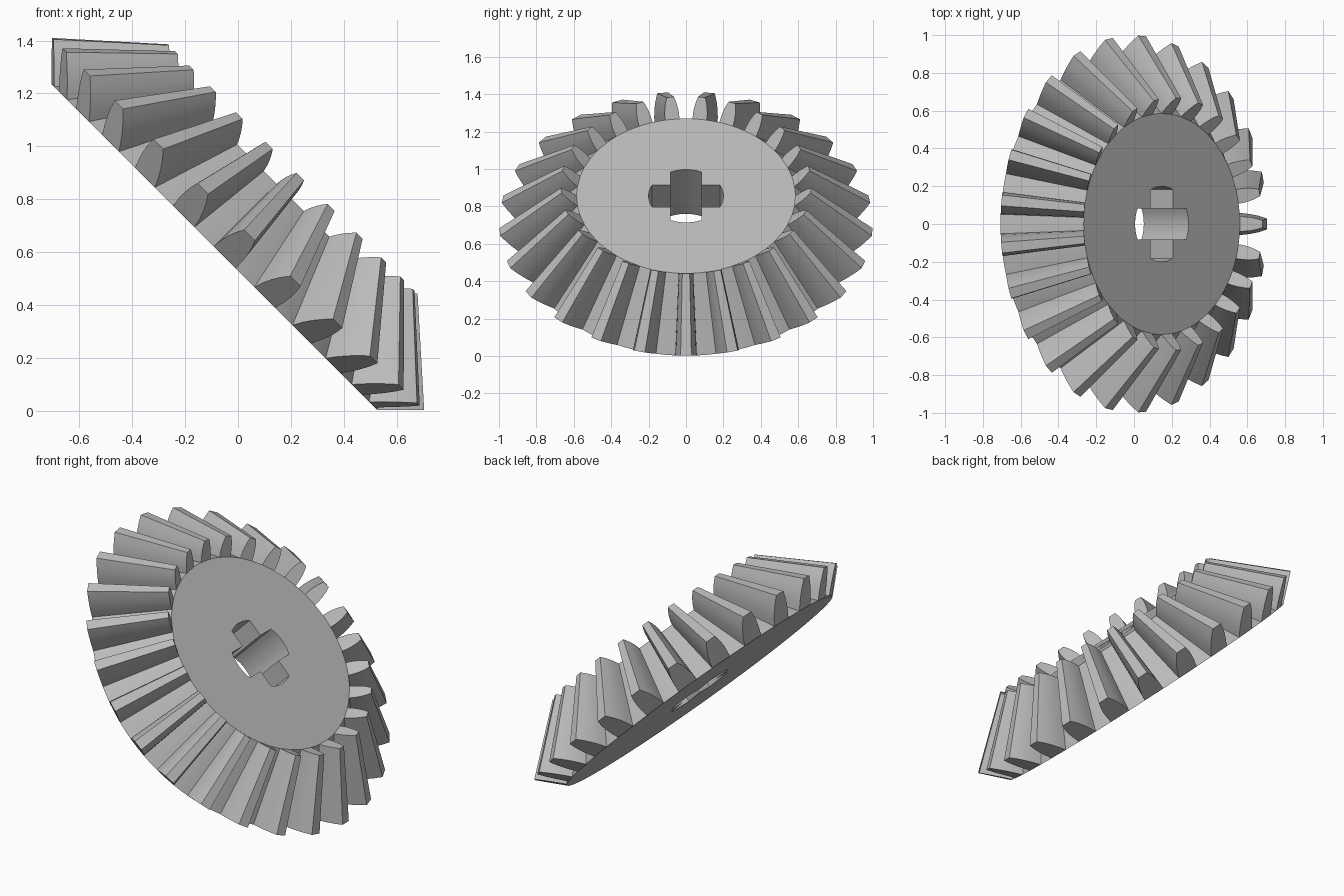
import bpy, bmesh
from math import sin, cos, pi, radians, asin, sqrt
from mathutils import Matrix

cube = bpy.data.objects.get("Cube")
if cube:
    bpy.data.objects.remove(cube, do_unlink=True)

TEETH = 25
ROOT_R = 0.873          # root radius at the wide end
APEX = 1.015            # height where the cones meet
INNER = 0.67            # size of the inner tooth end against the outer
BORE_R, SLOT = 0.2, 0.083
TILT = Matrix.Translation((-0.0895, 0, 0.619)) @ Matrix.Rotation(radians(45), 4, 'Y')

grey = bpy.data.materials.new("light_grey")
grey.use_nodes = True
grey.diffuse_color = (0.5, 0.5, 0.5, 1)
grey.node_tree.nodes["Principled BSDF"].inputs["Base Color"].default_value = (0.5, 0.5, 0.5, 1)


def make_object(name, bm):
    bmesh.ops.recalc_face_normals(bm, faces=bm.faces)
    mesh = bpy.data.meshes.new(name)
    bm.to_mesh(mesh)
    bm.free()
    mesh.materials.append(grey)
    ob = bpy.data.objects.new(name, mesh)
    bpy.context.collection.objects.link(ob)
    ob.matrix_world = TILT
    return ob


def loft(bm, rings):
    """Closed solid through rings of equal length."""
    loops = [[bm.verts.new(p) for p in ring] for ring in rings]
    for a, b in zip(loops, loops[1:]):
        n = len(a)
        for i in range(n):
            bm.faces.new((a[i], a[(i + 1) % n], b[(i + 1) % n], b[i]))
    bm.faces.new(loops[0])
    bm.faces.new(loops[-1])


def circle(r, z, n=100):
    return [(r * cos(2 * pi * i / n), r * sin(2 * pi * i / n), z) for i in range(n)]


# Hub: truncated root cone
bm = bmesh.new()
loft(bm, [circle(ROOT_R, 0), circle(ROOT_R * INNER, APEX * (1 - INNER))])
hub = make_object("gear_hub", bm)

# Cross-shaped bore with rounded arm ends
half = asin(SLOT / BORE_R)
outline = []
for arm in range(4):
    mid = arm * pi / 2
    outline += [(BORE_R * cos(mid + half * k / 4), BORE_R * sin(mid + half * k / 4))
                for k in range(-4, 5)]
    corner = mid + pi / 4
    outline.append((SLOT * sqrt(2) * cos(corner), SLOT * sqrt(2) * sin(corner)))
bm = bmesh.new()
loft(bm, [[(x, y, z) for x, y in outline] for z in (-0.1, 0.5)])
cutter = make_object("bore_cutter", bm)
cutter.hide_render = True
cutter.hide_set(True)
cut = hub.modifiers.new("bore", 'BOOLEAN')
cut.operation = 'DIFFERENCE'
cut.solver = 'EXACT'
cut.object = cutter
bpy.context.view_layer.update()
bpy.context.view_layer.objects.active = hub
hub.select_set(True)
bpy.ops.object.modifier_apply(modifier=cut.name)
bpy.data.objects.remove(cutter, do_unlink=True)

# Teeth: curved flanks tapering towards the apex, (height, half width)
flank = [(0, 0.058), (0.035, 0.057), (0.065, 0.052), (0.095, 0.043), (0.125, 0.029)]
section = [(h, w) for h, w in flank] + [(h, -w) for h, w in reversed(flank)]
bm = bmesh.new()
for t in range(TEETH):
    mid = 2 * pi * t / TEETH
    rings = []
    for s in (1, INNER):
        ring = []
        for h, w in section:
            r = ROOT_R + h
            a = mid + w / r
            ring.append((s * r * cos(a), s * r * sin(a), APEX + s * (h - APEX)))
        rings.append(ring)
    loft(bm, rings)
teeth = make_object("gear_teeth", bm)

# Smooth curved surfaces, keep edges crisp
for ob in (hub, teeth):
    bpy.ops.object.select_all(action='DESELECT')
    ob.select_set(True)
    bpy.context.view_layer.objects.active = ob
    bpy.ops.object.shade_smooth_by_angle(angle=radians(28))
